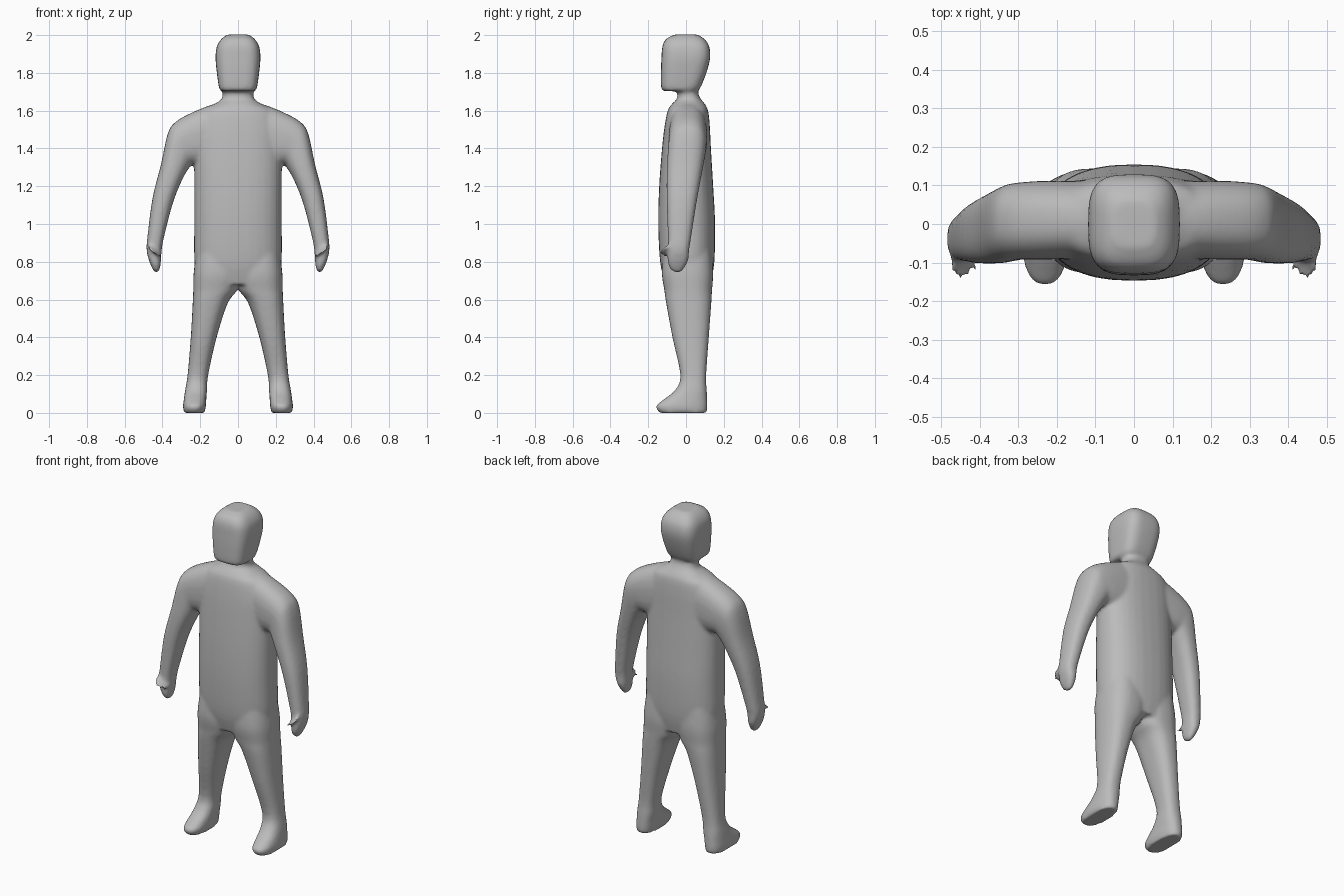
import bpy
import bmesh
import math
from mathutils import Vector

default_cube = bpy.data.objects.get("Cube")
if default_cube:
    bpy.data.objects.remove(default_cube, do_unlink=True)

SIDES = 32
STEPS = 4


def smooth_sections(sections):
    """Insert in-between sections along a Catmull-Rom spline."""
    keys = [Vector(section) for section in sections]
    result = []
    for i in range(len(keys) - 1):
        before = keys[max(i - 1, 0)]
        start, end = keys[i], keys[i + 1]
        after = keys[min(i + 2, len(keys) - 1)]
        for step in range(STEPS):
            t = step / STEPS
            result.append(start + (end - before) * (t / 2)
                          + (2 * before - 5 * start + 4 * end - after) * (t * t / 2)
                          + (3 * start - before - 3 * end + after) * (t ** 3 / 2))
    result.append(keys[-1])
    return result


def loft(bm, sections, power, mirror=1):
    """Skin rounded sections given as outer x, outer z, inner x, inner z, front y, back y."""
    rings = []
    for outer_x, outer_z, inner_x, inner_z, front, back in smooth_sections(sections):
        ring = []
        for k in range(SIDES):
            angle = math.tau * k / SIDES
            c, s = math.cos(angle), math.sin(angle)
            u = math.copysign(abs(c) ** (2 / power), c)
            v = math.copysign(abs(s) ** (2 / power), s)
            x = (outer_x + inner_x + u * (outer_x - inner_x)) / 2
            z = (outer_z + inner_z + u * (outer_z - inner_z)) / 2
            y = (front + back + v * (back - front)) / 2
            ring.append(bm.verts.new((x * mirror, y, z)))
        rings.append(ring)
    faces = [bm.faces.new(rings[0]), bm.faces.new(rings[-1])]
    for low, high in zip(rings, rings[1:]):
        for k in range(SIDES):
            n = (k + 1) % SIDES
            faces.append(bm.faces.new((low[k], low[n], high[n], high[k])))
    bmesh.ops.recalc_face_normals(bm, faces=faces)


def level(z, inner, outer, front, back):
    return (outer, z, inner, z, front, back)


def centred(z, half, front, back):
    return level(z, -half, half, front, back)


# Torso rising into the neck
torso = [
    centred(0.68, 0.20, -0.11, 0.13),
    centred(0.80, 0.23, -0.137, 0.15),
    centred(1.00, 0.232, -0.147, 0.154),
    centred(1.20, 0.232, -0.142, 0.144),
    centred(1.40, 0.232, -0.127, 0.132),
    centred(1.52, 0.225, -0.113, 0.126),
    centred(1.60, 0.19, -0.097, 0.117),
    centred(1.635, 0.125, -0.075, 0.10),
    centred(1.66, 0.088, -0.05, 0.08),
    centred(1.69, 0.081, -0.045, 0.065),
    centred(1.74, 0.08, -0.045, 0.065),
]

# Blocky head with a flat face and jaw
head = [
    centred(1.703, 0.086, -0.115, 0.05),
    centred(1.72, 0.10, -0.131, 0.075),
    centred(1.80, 0.112, -0.133, 0.108),
    centred(1.88, 0.119, -0.13, 0.128),
    centred(1.94, 0.112, -0.125, 0.123),
    centred(1.98, 0.088, -0.105, 0.097),
    centred(2.003, 0.055, -0.06, 0.06),
]

# Leg running down into the foot
leg = [
    level(0.86, -0.02, 0.22, -0.12, 0.135),
    level(0.74, -0.02, 0.235, -0.128, 0.144),
    level(0.65, 0.005, 0.237, -0.115, 0.138),
    level(0.58, 0.055, 0.24, -0.105, 0.134),
    level(0.40, 0.113, 0.25, -0.072, 0.121),
    level(0.20, 0.158, 0.267, -0.03, 0.107),
    level(0.12, 0.164, 0.28, -0.058, 0.11),
    level(0.07, 0.168, 0.287, -0.12, 0.112),
    level(0.035, 0.17, 0.291, -0.16, 0.113),
    level(0.0, 0.177, 0.287, -0.14, 0.11),
]

# Arm running from the chest to the mitten hand
arm = [
    (0.03, 1.645, 0.05, 1.30, -0.09, 0.11),
    (0.127, 1.635, 0.14, 1.30, -0.09, 0.112),
    (0.25, 1.587, 0.21, 1.31, -0.092, 0.112),
    (0.335, 1.537, 0.245, 1.315, -0.092, 0.108),
    (0.373, 1.475, 0.26, 1.295, -0.096, 0.103),
    (0.408, 1.315, 0.295, 1.235, -0.102, 0.085),
    (0.452, 1.14, 0.345, 1.11, -0.102, 0.058),
    (0.478, 0.945, 0.393, 0.925, -0.096, 0.028),
    (0.484, 0.865, 0.404, 0.86, -0.095, 0.017),
    (0.472, 0.81, 0.408, 0.81, -0.098, 0.012),
    (0.454, 0.765, 0.413, 0.765, -0.085, -0.01),
    (0.44, 0.743, 0.426, 0.743, -0.06, -0.03),
]

# Thumb pointing forward and down
thumb = [
    (0.475, 0.93, 0.41, 0.86, -0.06, -0.02),
    (0.478, 0.90, 0.405, 0.835, -0.10, -0.06),
    (0.477, 0.872, 0.404, 0.825, -0.135, -0.10),
    (0.46, 0.855, 0.42, 0.832, -0.15, -0.13),
]

bm = bmesh.new()
loft(bm, torso, 2.4)
loft(bm, head, 3.4)
for side in (1, -1):
    loft(bm, leg, 2.5, side)
    loft(bm, arm, 2.5, side)
    loft(bm, thumb, 2.2, side)

mesh = bpy.data.meshes.new("body")
bm.to_mesh(mesh)
bm.free()
body = bpy.data.objects.new("body", mesh)
bpy.context.collection.objects.link(body)

# Fuse the parts into one soft skin
fuse = body.modifiers.new("fuse", "REMESH")
fuse.mode = "VOXEL"
fuse.voxel_size = 0.01
fuse.use_smooth_shade = True
soften = body.modifiers.new("soften", "SMOOTH")
soften.factor = 0.5
soften.iterations = 6

# Plain grey skin
grey = bpy.data.materials.new("plain_grey")
grey.use_nodes = True
colour = (0.5, 0.5, 0.5, 1)
grey.diffuse_color = colour
grey.node_tree.nodes["Principled BSDF"].inputs["Base Color"].default_value = colour
mesh.materials.append(grey)
for polygon in mesh.polygons:
    polygon.use_smooth = True
